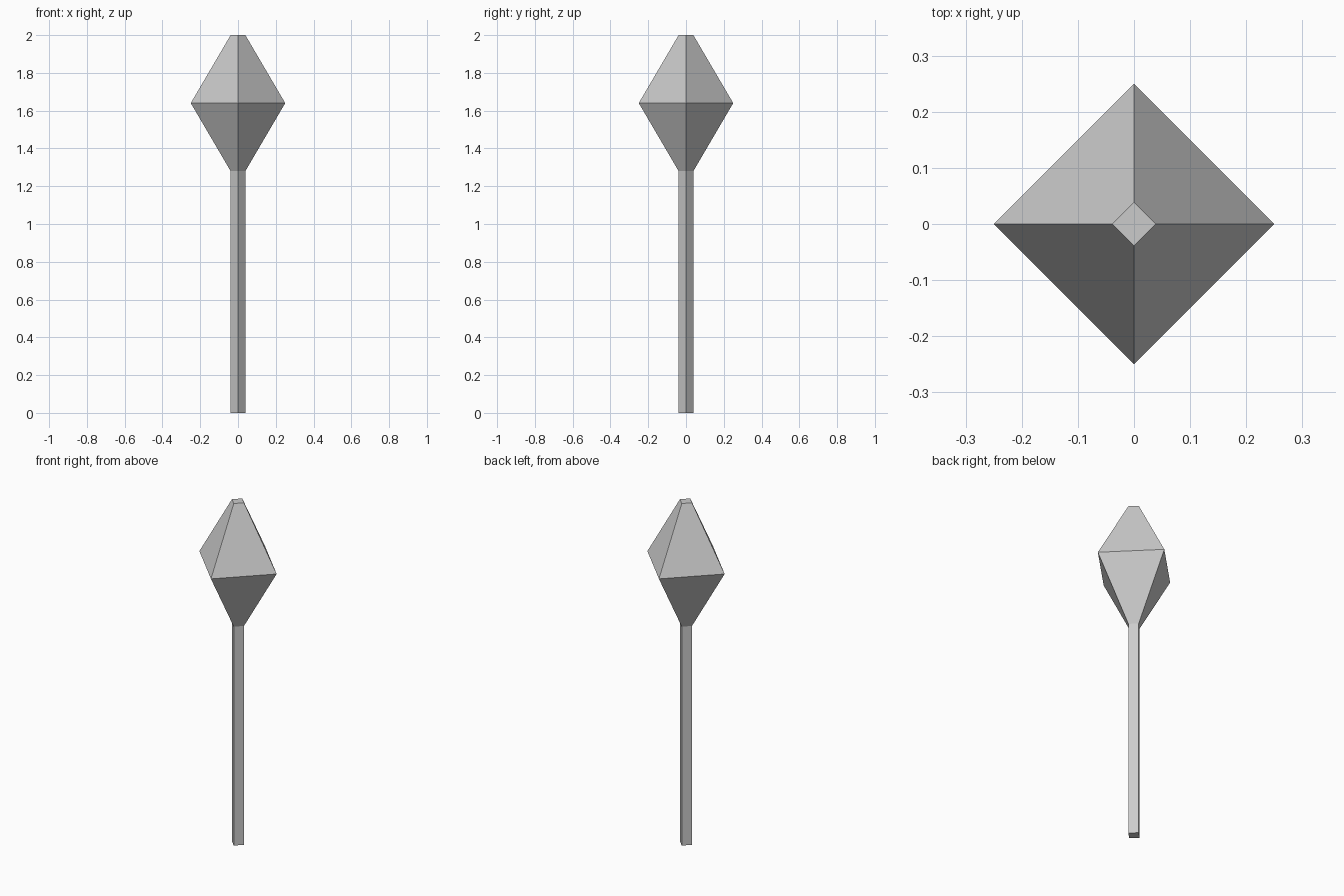
import bpy, bmesh
from math import cos, sin, pi

if "Cube" in bpy.data.objects:
    bpy.data.objects.remove(bpy.data.objects["Cube"])

SIDES = 4


def lathe(name, profile, cap_bottom=False, cap_top=False):
    """Four-sided flat-shaded solid from (radius, z) pairs, bottom to top."""
    bm = bmesh.new()
    rings = [[bm.verts.new((r * cos(2 * pi * i / SIDES), r * sin(2 * pi * i / SIDES), z))
              for i in range(SIDES)] for r, z in profile]
    for low, high in zip(rings, rings[1:]):
        for i in range(SIDES):
            j = (i + 1) % SIDES
            bm.faces.new((low[i], low[j], high[j], high[i]))
    if cap_bottom:
        bm.faces.new(rings[0][::-1])
    if cap_top:
        bm.faces.new(rings[-1])
    mesh = bpy.data.meshes.new(name)
    bm.to_mesh(mesh)
    bm.free()
    obj = bpy.data.objects.new(name, mesh)
    bpy.context.collection.objects.link(obj)
    return obj


THIN, WIDE = 0.039, 0.25

# Straight shaft, open where it meets the head
lathe("shaft", [(THIN, 0), (THIN, 1.28)], cap_bottom=True)

# Double-tapered head with a small flat tip
lathe("head", [(THIN, 1.28), (WIDE, 1.64), (THIN, 2.0)], cap_top=True)
